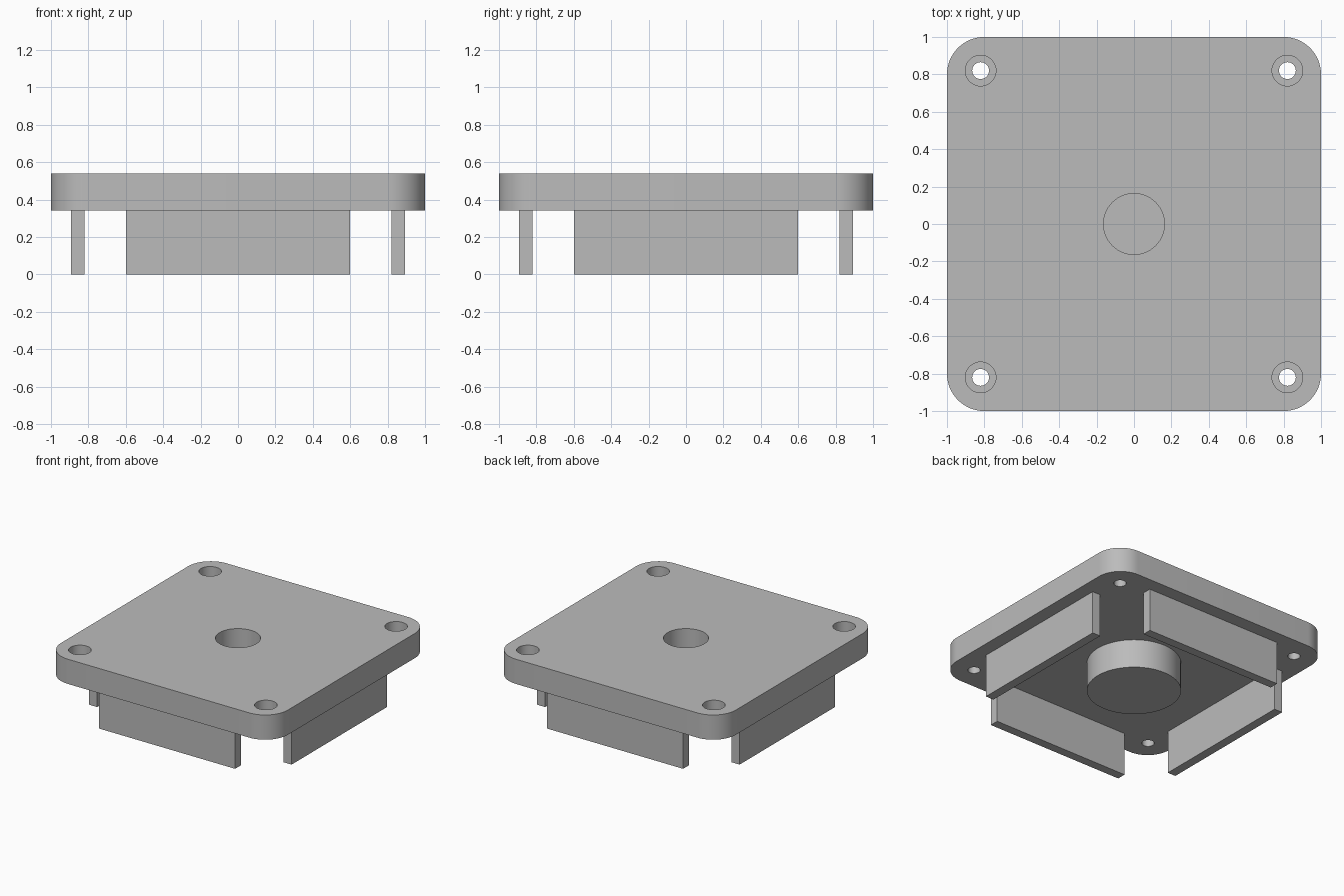
import bpy
import bmesh
import math

cube = bpy.data.objects.get("Cube")
if cube:
    bpy.data.objects.remove(cube, do_unlink=True)

PLATE_BOTTOM, PLATE_TOP = 0.343, 0.54
CORNER_RADIUS = 0.2
HOLE_OFFSET = 0.82

grey = bpy.data.materials.new("plain grey")
grey.use_nodes = True
colour = (0.5, 0.5, 0.5, 1)
grey.diffuse_color = colour
grey.node_tree.nodes["Principled BSDF"].inputs["Base Color"].default_value = colour


def prism(name, outline, bottom, top):
    """Extrude a closed outline of (x, y) points from bottom to top."""
    bm = bmesh.new()
    base = bm.faces.new([bm.verts.new((x, y, bottom)) for x, y in outline])
    side = bmesh.ops.extrude_face_region(bm, geom=[base])["geom"]
    verts = [v for v in side if isinstance(v, bmesh.types.BMVert)]
    bmesh.ops.translate(bm, verts=verts, vec=(0, 0, top - bottom))
    bmesh.ops.recalc_face_normals(bm, faces=bm.faces)
    mesh = bpy.data.meshes.new(name)
    bm.to_mesh(mesh)
    bm.free()
    obj = bpy.data.objects.new(name, mesh)
    bpy.context.collection.objects.link(obj)
    mesh.materials.append(grey)
    return obj


def circle(radius, x=0, y=0, sides=64):
    steps = [math.tau * i / sides for i in range(sides)]
    return [(x + radius * math.cos(a), y + radius * math.sin(a)) for a in steps]


def rounded_square(half, radius, steps=16):
    points = []
    for corner in range(4):
        mid = math.radians(45 + 90 * corner)
        cx = math.copysign(half - radius, math.cos(mid))
        cy = math.copysign(half - radius, math.sin(mid))
        for i in range(steps + 1):
            a = math.pi / 2 * (corner + i / steps)
            points.append((cx + radius * math.cos(a), cy + radius * math.sin(a)))
    return points


def boolean(target, tool, operation):
    """Apply a boolean and remove the tool object."""
    mod = target.modifiers.new("boolean", "BOOLEAN")
    mod.operation = operation
    mod.solver = "EXACT"
    mod.object = tool
    bpy.context.view_layer.objects.active = target
    bpy.ops.object.modifier_apply(modifier=mod.name)
    bpy.data.objects.remove(tool, do_unlink=True)


# Cover plate with a round boss underneath
plate = prism("cover_plate", rounded_square(1, CORNER_RADIUS), PLATE_BOTTOM, PLATE_TOP)
boss = prism("centre_boss", circle(0.34), 0.115, PLATE_BOTTOM + 0.05)
boolean(plate, boss, "UNION")

# Blind centre socket, sunk into the boss
boolean(plate, prism("socket_cutter", circle(0.163), 0.22, 0.7), "DIFFERENCE")

# Counterbored screw holes in the corners
for sx in (-1, 1):
    for sy in (-1, 1):
        x, y = sx * HOLE_OFFSET, sy * HOLE_OFFSET
        boolean(plate, prism("screw_cutter", circle(0.045, x, y, 40), 0.2, 0.7), "DIFFERENCE")
        boolean(plate, prism("head_cutter", circle(0.082, x, y, 40), 0.43, 0.7), "DIFFERENCE")

bpy.ops.object.select_all(action="DESELECT")
plate.select_set(True)
bpy.context.view_layer.objects.active = plate
bpy.ops.object.shade_smooth_by_angle(angle=math.radians(30))

# Four upright locating tabs under the plate
tab_outline = [(-0.6, -0.893), (0.6, -0.893), (0.6, -0.822), (-0.6, -0.822)]
for i, side in enumerate(("front", "left", "back", "right")):
    tab = prism(side + "_tab", tab_outline, 0, PLATE_BOTTOM)
    tab.rotation_euler.z = i * math.pi / 2
